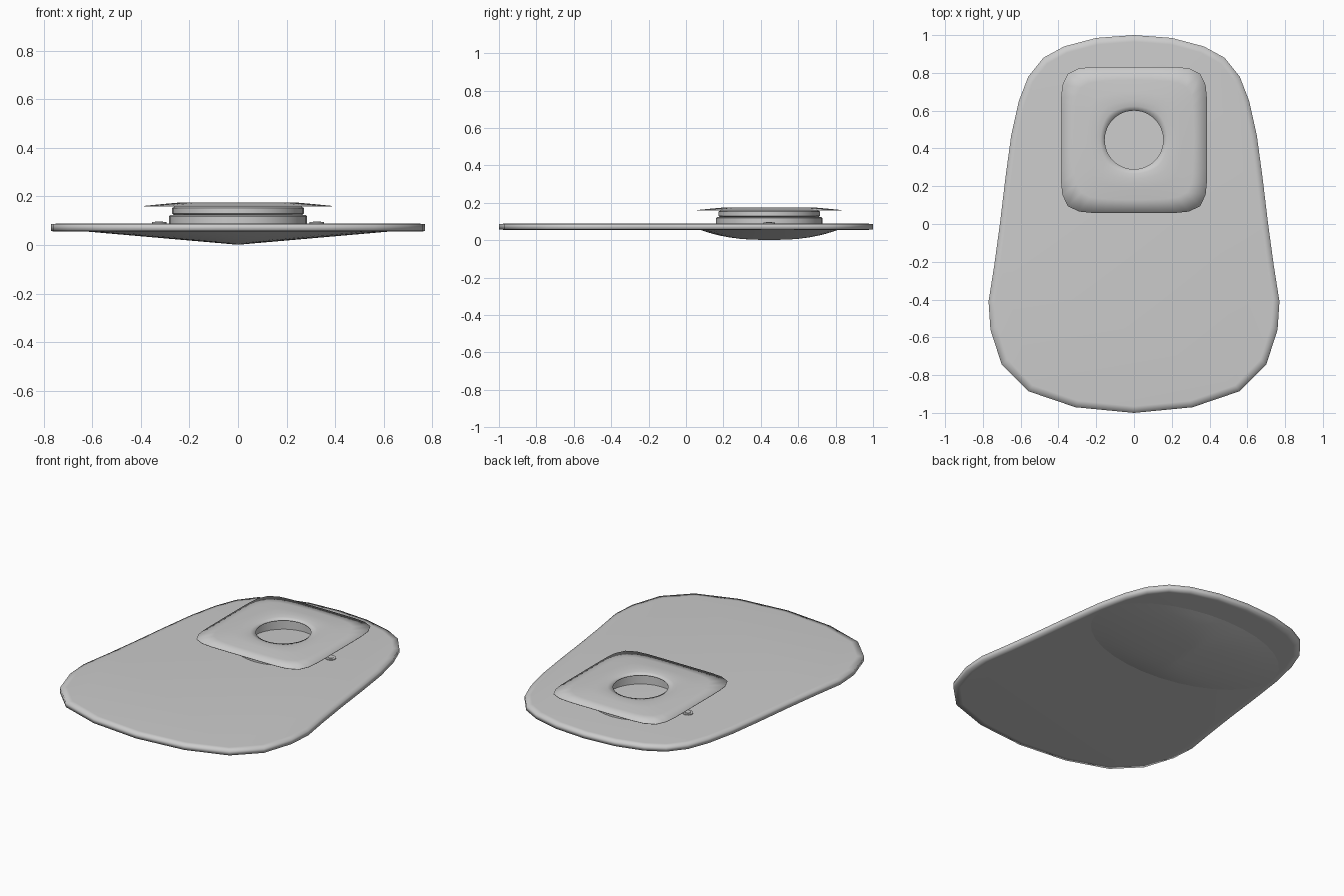
import bpy, bmesh, math

if "Cube" in bpy.data.objects:
    bpy.data.objects.remove(bpy.data.objects["Cube"])

grey = bpy.data.materials.new("light_grey")
grey.diffuse_color = (0.6, 0.6, 0.6, 1)
grey.use_nodes = True
grey.node_tree.nodes["Principled BSDF"].inputs["Base Color"].default_value = grey.diffuse_color
CY = 0.445  # centre of the raised cap


def loft(name, rings, close=False, cap=False):
    """Skin equal-length rings of points; optionally loop round or cap the ends."""
    bm = bmesh.new()
    vs = [[bm.verts.new(p) for p in r] for r in rings]
    n = len(vs[0])
    pairs = list(zip(vs, vs[1:])) + ([(vs[-1], vs[0])] if close else [])
    for a, b in pairs:
        for i in range(n):
            j = (i + 1) % n
            bm.faces.new((a[i], a[j], b[j], b[i]))
    if cap:
        bm.faces.new(vs[0])
        bm.faces.new(vs[-1])
    bmesh.ops.remove_doubles(bm, verts=bm.verts, dist=1e-5)
    bmesh.ops.recalc_face_normals(bm, faces=bm.faces)
    me = bpy.data.meshes.new(name)
    bm.to_mesh(me)
    bm.free()
    me.materials.append(grey)
    me.shade_smooth()
    ob = bpy.data.objects.new(name, me)
    bpy.context.collection.objects.link(ob)
    return ob


def ellipse(a, b, z, n=32, x=0, y=CY):
    return [(x + a * math.cos(2 * math.pi * i / n),
             y + b * math.sin(2 * math.pi * i / n), z) for i in range(n)]


def sharp(ob, deg):
    bpy.ops.object.select_all(action='DESELECT')
    ob.select_set(True)
    bpy.context.view_layer.objects.active = ob
    bpy.ops.object.shade_smooth_by_angle(angle=math.radians(deg))


# Base plate: mirrored egg-like outline with a softened rim
half = [(0, 1), (.2, .985), (.37, .94), (.48, .88), (.56, .78), (.61, .65),
        (.65, .47), (.68, .25), (.71, 0), (.74, -.22), (.77, -.41), (.76, -.56),
        (.70, -.745), (.56, -.885), (.31, -.97), (0, -1)]
outline = half + [(-x, y) for x, y in half[-2:0:-1]]
loft("base_plate", [[(x * s, y * (s + .01 * (s < 1)), z) for x, y in outline]
                    for s, z in ((.955, .055), (1, .057), (1, .086), (.955, .089))], cap=True)

# Shallow bulge under the plate: straight taper across, rounded lengthways
levels = [1, .8, .6, .4, .25, .12, .04, 0]
loft("underside_bulge", [ellipse(.63 * t, .37 * t ** .4, .055 * t + .001) for t in levels])

# Two stacked hollow collars
def collar(name, profile):
    ob = loft(name, [ellipse(r, r, z) for r, z in profile], close=True)
    sharp(ob, 40)

collar("lower_collar", [(.2, .088), (.285, .088), (.285, .118), (.278, .124), (.2, .124)])
collar("upper_collar", [(.2, .122), (.262, .122), (.272, .13), (.272, .152), (.262, .158), (.2, .158)])

# Side screw tabs
for name, s in (("left_tab", -1), ("right_tab", 1)):
    x = s * .325
    sharp(loft(name, [ellipse(.03, .03, .086, 16, x), ellipse(.03, .03, .094, 16, x),
                      ellipse(.016, .016, .094, 16, x), ellipse(.016, .016, .097, 16, x)], cap=True), 40)


# Cap: thin rounded-square sheet swelling up to a round opening
def square_ring(t, z, n=48):
    """Blend from the round opening (t=0) to the rounded square rim (t=1)."""
    ring = []
    for i in range(n):
        a = 2 * math.pi * i / n
        c, s = math.cos(a), math.sin(a)
        rs = .387 / (abs(c) ** 7 + abs(s) ** 7) ** (1 / 7)
        r = .155 + (rs - .155) * t
        ring.append((r * c, CY + r * s, z))
    return ring

loft("cap", [square_ring(t, z) for t, z in
             ((0, .165), (.1, .172), (.22, .176), (.42, .174), (.7, .168), (1, .161),
              (1, .158), (.7, .162), (.42, .167), (.22, .169), (.1, .166), (0, .161))], close=True)
